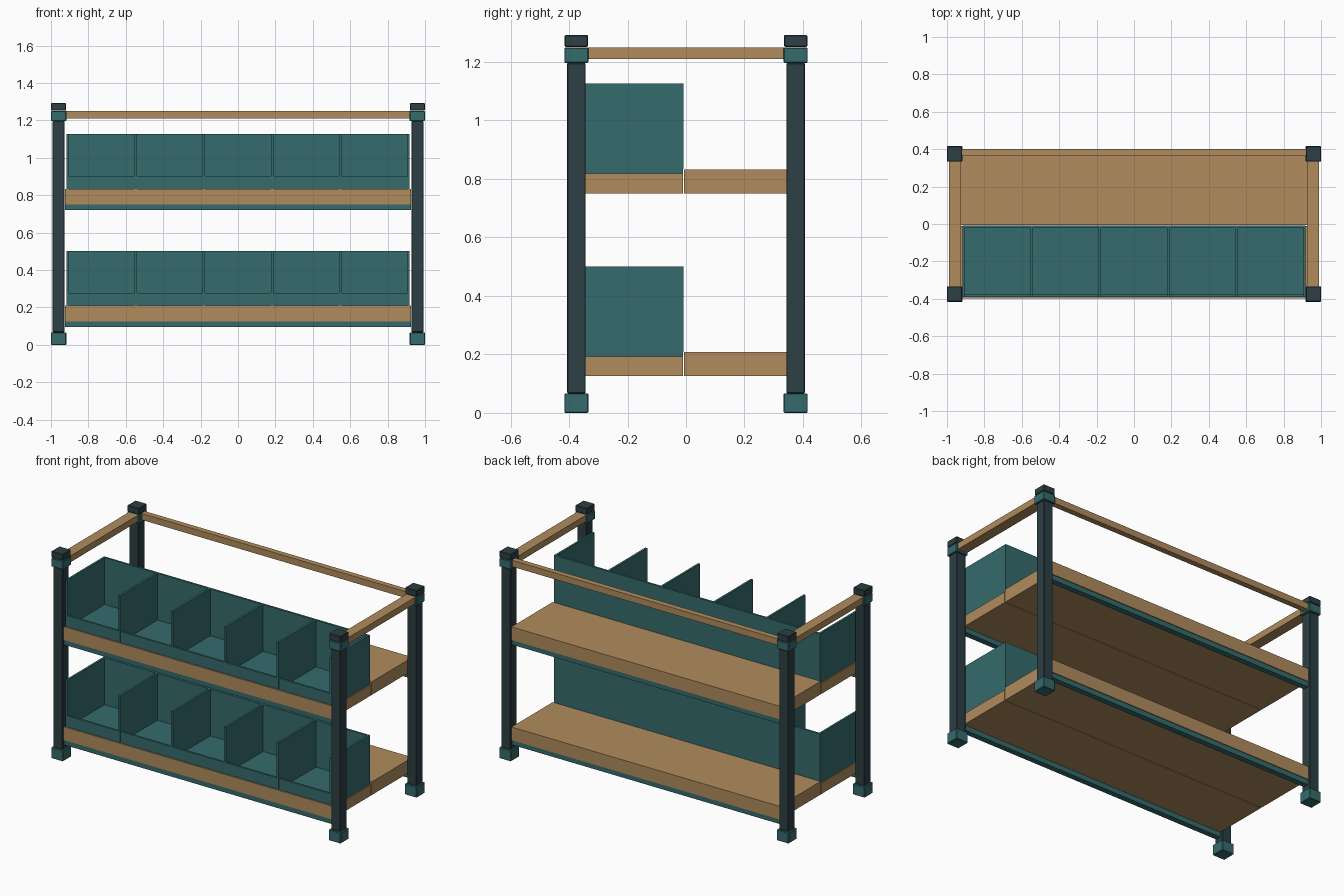
import bpy

if "Cube" in bpy.data.objects:
    bpy.data.objects.remove(bpy.data.objects["Cube"])


def material(name, rgb):
    m = bpy.data.materials.new(name)
    m.diffuse_color = (*rgb, 1.0)
    m.use_nodes = True
    m.node_tree.nodes["Principled BSDF"].inputs["Base Color"].default_value = m.diffuse_color
    return m


WOOD = material("warm_wood", (0.434, 0.258, 0.109))
TEAL = material("teal_plastic", (0.036, 0.147, 0.153))
DARK = material("dark_slate", (0.026, 0.050, 0.058))


def box(name, x, y, z, mat, bevel=0.0):
    """Box from (min, max) ranges on each axis."""
    bpy.ops.mesh.primitive_cube_add(size=1)
    o = bpy.context.object
    o.name = name
    o.location = [(r[0] + r[1]) / 2 for r in (x, y, z)]
    o.scale = [r[1] - r[0] for r in (x, y, z)]
    bpy.ops.object.transform_apply(location=False, rotation=False, scale=True)
    o.data.materials.append(mat)
    if bevel:
        b = o.modifiers.new("soft_edge", "BEVEL")
        b.width = bevel
        b.segments = 1
    return o


def column(name, cx, cy, half, z, mat):
    return box(name, (cx - half, cx + half), (cy - half, cy + half), z, mat, 0.003)


# Corner posts with feet, collars and caps
for sx in (-1, 1):
    for sy in (-1, 1):
        cx, cy = sx * 0.959, sy * 0.375
        column("foot", cx, cy, 0.041, (0.0, 0.067), TEAL)
        column("post", cx, cy, 0.032, (0.067, 1.197), DARK)
        column("collar", cx, cy, 0.041, (1.197, 1.25), TEAL)
        column("cap", cx, cy, 0.040, (1.252, 1.292), DARK)

# Top rails on the back and both sides
box("back_rail", (-0.925, 0.925), (0.365, 0.40), (1.21, 1.25), WOOD)
for sx in (-1, 1):
    x = sorted((sx * 0.925, sx * 0.99))
    box("side_rail", x, (-0.338, 0.338), (1.21, 1.25), WOOD)

# Two shelves, each with planks, beams and a row of five open bins
W = 0.925
HALF = 0.0065
for z in (0.126, 0.751):
    box("front_plank", (-W, W), (-0.393, -0.010), (z, z + 0.067), WOOD)
    box("front_edge_strip", (-W, W), (-0.398, -0.391), (z, z + 0.083), WOOD)
    box("back_plank", (-W, W), (-0.006, 0.40), (z, z + 0.082), WOOD)
    for y in ((-0.395, -0.36), (0.36, 0.395)):
        box("support_beam", (-W, W), y, (z - 0.031, z), TEAL)

    floor, top = z + 0.083, z + 0.375
    box("bin_floor", (-0.918, 0.918), (-0.390, -0.010), (z + 0.067, floor), TEAL)
    box("bin_back", (-0.918, 0.918), (-0.022, -0.009), (floor, top), TEAL)
    xs = [-0.9115 + i * 0.3646 for i in range(6)]
    for x in xs:
        box("bin_divider", (x - HALF, x + HALF), (-0.390, -0.022), (floor, top), TEAL)
    for a, b in zip(xs, xs[1:]):
        box("bin_lip", (a + HALF, b - HALF), (-0.388, -0.375), (floor, z + 0.152), TEAL)
